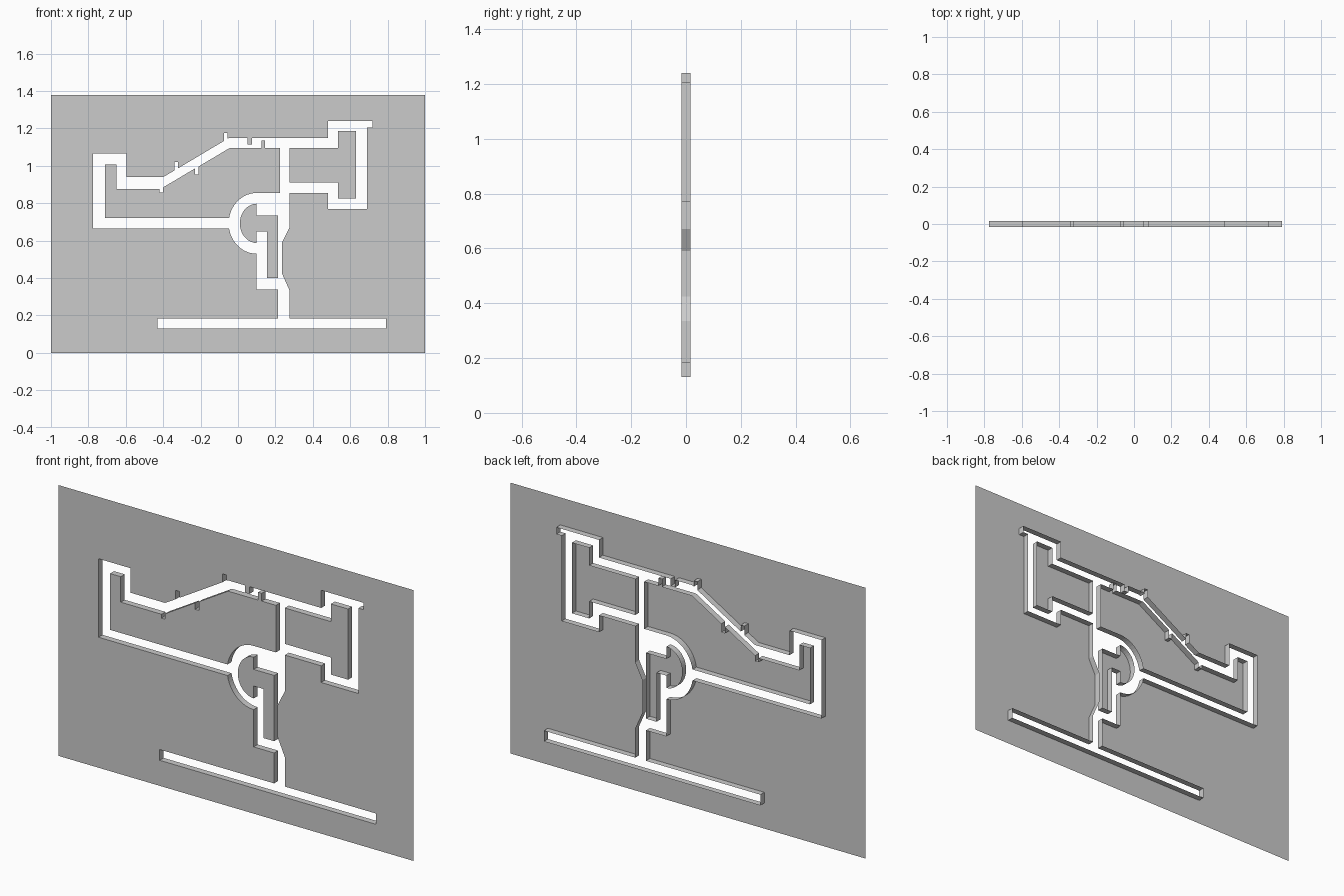
import bpy, bmesh
from math import sin, cos, radians

if "Cube" in bpy.data.objects:
    bpy.data.objects.remove(bpy.data.objects["Cube"])

FRONT, BACK = -0.016, 0.016


def arc(rx, rz, a0, a1, n):
    """Points on the rounded bend, angles in degrees."""
    pts = []
    for i in range(n + 1):
        a = radians(a0 + (a1 - a0) * i / n)
        pts.append((0.10 + rx * cos(a), 0.6925 + rz * sin(a)))
    return pts


def finish(bm, name):
    mesh = bpy.data.meshes.new(name)
    bm.to_mesh(mesh)
    bm.free()
    obj = bpy.data.objects.new(name, mesh)
    bpy.context.collection.objects.link(obj)
    return obj


def sheet(name, *loops):
    """Flat front sheet; loops after the first are holes."""
    bm = bmesh.new()
    edges = []
    for loop in loops:
        vs = [bm.verts.new((x, FRONT, z)) for x, z in loop]
        edges += [bm.edges.new((a, b)) for a, b in zip(vs, vs[1:] + vs[:1])]
    bmesh.ops.triangle_fill(bm, use_beauty=True, use_dissolve=False, edges=edges)
    bm.normal_update()
    for f in bm.faces:
        if f.normal.y > 0:
            f.normal_flip()
    return finish(bm, name)


def wall(name, loop):
    """Thin rim running back from the edge of the sheet."""
    bm = bmesh.new()
    fr = [bm.verts.new((x, FRONT, z)) for x, z in loop]
    bk = [bm.verts.new((x, BACK, z)) for x, z in loop]
    for i in range(len(loop)):
        j = (i + 1) % len(loop)
        bm.faces.new((fr[i], fr[j], bk[j], bk[i]))
    return finish(bm, name)


# Outline of the rectangular panel
border = [(-1, 0), (1, 0), (1, 1.38), (-1, 1.38)]

# Outer outline of the passage network
outer = [(-.43, .13), (.79, .13), (.79, .185), (.275, .185), (.275, .335),
         (.235, .425), (.235, .59), (.275, .67), (.275, .855), (.48, .855),
         (.48, .77), (.69, .77), (.69, 1.205), (.72, 1.205), (.72, 1.24),
         (.48, 1.24), (.48, 1.15), (.075, 1.15), (.075, 1.113), (.05, 1.113),
         (.05, 1.15), (-.045, 1.15), (-.055, 1.145), (-.055, 1.175),
         (-.075, 1.175), (-.075, 1.133), (-.32, .987), (-.32, 1.02),
         (-.34, 1.02), (-.34, .975), (-.40, .94), (-.595, .94),
         (-.595, 1.065), (-.775, 1.065), (-.775, .665)]
outer += arc(.15, .1625, 190, 270, 12)
outer += [(.10, .34), (.215, .34), (.215, .185), (-.43, .185)]

# Closed islands between the passages
left = [(-.71, .72)] + arc(.15, .1625, 170, 90, 12)
left += [(.225, .855), (.225, 1.095), (.145, 1.095), (.145, 1.135),
         (.125, 1.135), (.125, 1.095), (-.045, 1.095), (-.21, .997),
         (-.21, .953), (-.23, .953), (-.23, .986), (-.40, .885),
         (-.40, .857), (-.42, .857), (-.42, .877), (-.65, .877),
         (-.65, 1.007), (-.71, 1.007)]
centre = arc(.09, .105, 90, 270, 20)
centre += [(.10, .65), (.155, .65), (.155, .40), (.215, .40),
           (.215, .735), (.10, .735)]
right = [(.275, .912), (.535, .912), (.535, .825), (.632, .825),
         (.632, 1.185), (.535, 1.185), (.535, 1.095), (.275, 1.095)]

# Panel with the network cut out, and its rim
sheet("outer_panel", border, outer)
wall("outer_rim", outer)

# Island sheets and rims
for label, loop in (("left", left), ("centre", centre), ("right", right)):
    sheet(label + "_island", loop)
    wall(label + "_island_rim", loop)
